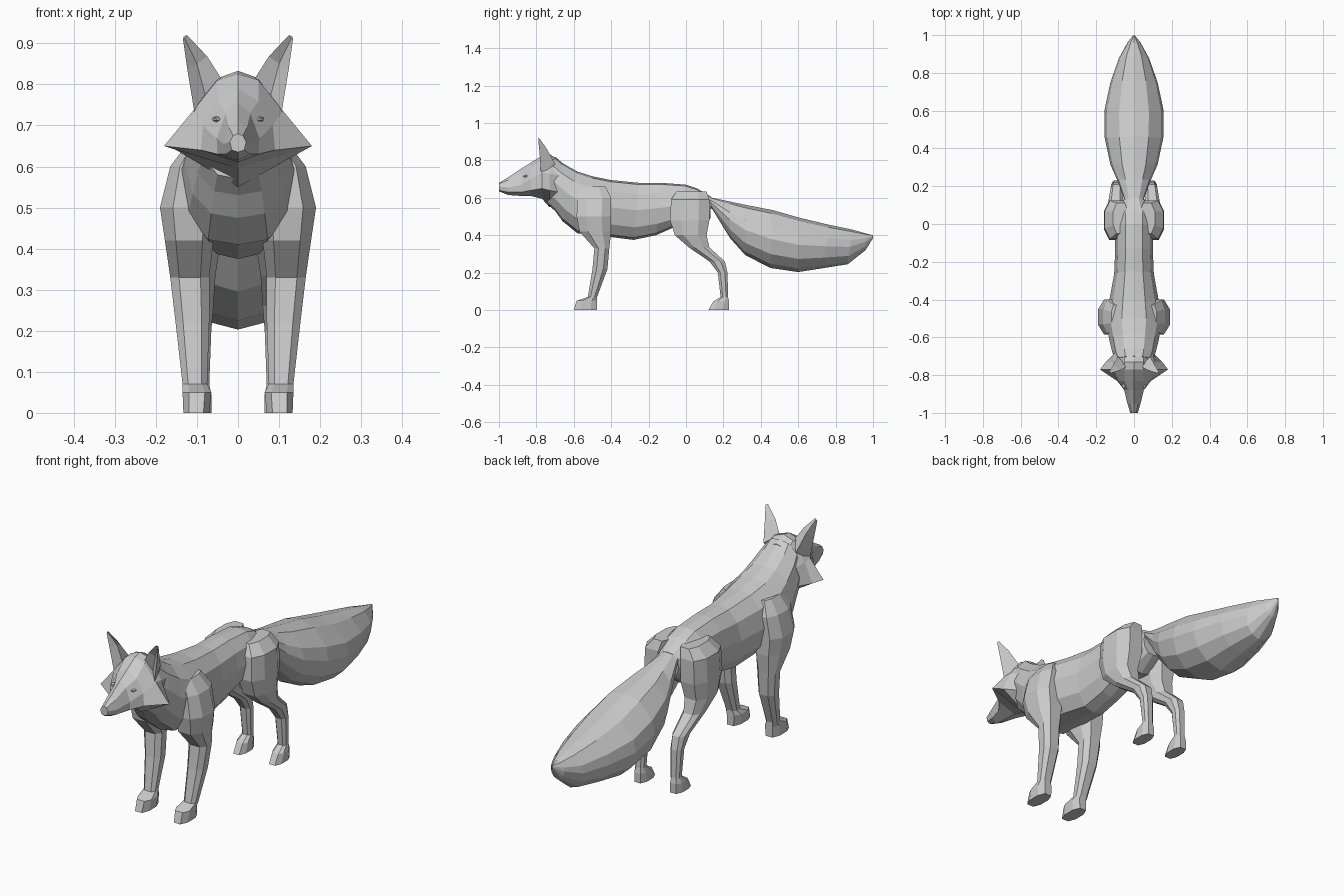
import bpy, bmesh
from mathutils import Vector


def loft(name, rings, mirror=False):
    """Skin a list of equal-length point rings, cap the ends, keep flat faces."""
    bm = bmesh.new()
    loops = [[bm.verts.new(p) for p in r] for r in rings]
    n = len(rings[0])
    for a, b in zip(loops, loops[1:]):
        for i in range(n):
            j = (i + 1) % n
            bm.faces.new((a[i], a[j], b[j], b[i]))
    bm.faces.new(loops[0])
    bm.faces.new(loops[-1])
    bmesh.ops.remove_doubles(bm, verts=bm.verts, dist=0.0005)
    bmesh.ops.recalc_face_normals(bm, faces=bm.faces)
    return finish(name, bm, mirror)


def finish(name, bm, mirror=False):
    me = bpy.data.meshes.new(name)
    bm.to_mesh(me)
    bm.free()
    ob = bpy.data.objects.new(name, me)
    bpy.context.collection.objects.link(ob)
    if mirror:
        ob.modifiers.new("Mirror", 'MIRROR').use_axis[0] = True
    return ob


def symmetric(half):
    """Close a half ring (first and last points on the centre line)."""
    return half + [Vector((-p[0], p[1], p[2])) for p in half[-2:0:-1]]


def trunk_ring(section, profile):
    """Section: top y, z, bottom y, z, half width."""
    yt, zt, yb, zb, w = section
    top, bot = Vector((0, yt, zt)), Vector((0, yb, zb))
    return symmetric([top.lerp(bot, t) + Vector((w * x, 0, 0)) for x, t in profile])


def leg_ring(section):
    """Section: z, inner x, outer x, front y, back y; cut-corner rectangle."""
    z, x0, x1, y0, y1 = section
    cx, cy, hx, hy = (x0 + x1) / 2, (y0 + y1) / 2, (x1 - x0) / 2, (y1 - y0) / 2
    corners = [(1, -.45), (1, .45), (.55, 1), (-.55, 1),
               (-1, .45), (-1, -.45), (-.55, -1), (.55, -1)]
    return [Vector((cx + hx * u, cy + hy * v, z)) for u, v in corners]


# Torso and neck
body = [(-.70, .82, -.745, .57, .10), (-.66, .785, -.70, .53, .115),
        (-.58, .74, -.66, .475, .13), (-.50, .715, -.58, .41, .145),
        (-.40, .695, -.40, .39, .13), (-.25, .68, -.28, .375, .105),
        (-.13, .68, -.16, .40, .10), (0, .67, -.07, .44, .10),
        (.06, .65, .05, .43, .10), (.135, .605, .13, .49, .055)]
body_profile = [(0, 0), (.45, .03), (.85, .2), (1, .48), (.85, .78), (.5, .96), (0, 1)]
loft("body", [trunk_ring(s, body_profile) for s in body])

# Bushy tail
tail = [(.08, .635, .10, .56, .035), (.14, .60, .14, .54, .055),
        (.235, .58, .235, .385, .09), (.315, .563, .315, .295, .125),
        (.46, .535, .45, .225, .155), (.60, .495, .60, .203, .157),
        (.76, .457, .74, .225, .125), (.89, .43, .865, .245, .08),
        (.96, .41, .96, .32, .035), (1, .40, 1, .385, .003)]
tail_profile = [(0, 0), (.5, .06), (.92, .3), (1, .5), (.85, .76), (.5, .93), (0, 1)]
loft("tail", [trunk_ring(s, tail_profile) for s in tail])

# Head: y, then half profile x, z from crown over brow, cheek and jaw to chin
head = [(-1.0, (0, .68), (.012, .675), (.02, .66), (.015, .64), (0, .635)),
        (-.95, (0, .71), (.022, .695), (.035, .655), (.03, .63), (0, .615)),
        (-.88, (0, .757), (.03, .73), (.052, .668), (.05, .63), (0, .61)),
        (-.83, (0, .788), (.05, .76), (.085, .70), (.09, .64), (0, .61)),
        (-.77, (0, .825), (.05, .81), (.11, .735), (.18, .65), (0, .595)),
        (-.73, (0, .833), (.05, .815), (.11, .73), (.15, .64), (0, .55)),
        (-.68, (0, .805), (.05, .79), (.10, .72), (.10, .63), (0, .56))]
loft("head", [symmetric([Vector((x, y, z)) for x, z in pts]) for y, *pts in head])

# Ears: outer, back, inner edge and hollow front
ear = [[(.105, -.775, .725), (.085, -.70, .78), (.038, -.755, .81), (.08, -.75, .775)],
       [(.124, -.783, .84), (.108, -.743, .86), (.075, -.775, .868), (.10, -.76, .85)],
       [(.134, -.79, .91), (.132, -.783, .917), (.124, -.79, .92), (.13, -.785, .912)]]
loft("ears", ear, mirror=True)

# Slit eyes
bm = bmesh.new()
bmesh.ops.create_icosphere(bm, subdivisions=1, radius=1)
bmesh.ops.scale(bm, verts=bm.verts, vec=(.014, .016, .007))
bmesh.ops.translate(bm, verts=bm.verts, vec=(.052, -.855, .715))
finish("eyes", bm, mirror=True)

# Front legs with shoulders and paws
front = [(.66, .07, .12, -.56, -.43), (.60, .06, .165, -.58, -.40),
         (.50, .05, .19, -.585, -.40), (.42, .06, .178, -.57, -.40),
         (.33, .07, .165, -.49, -.41), (.22, .07, .152, -.50, -.42),
         (.07, .075, .135, -.525, -.475), (.05, .065, .135, -.585, -.475),
         (0, .07, .133, -.60, -.475)]
loft("front_legs", [leg_ring(s) for s in front], mirror=True)

# Hind legs with thighs and paws
hind = [(.635, .03, .11, -.05, .11), (.59, .03, .155, -.08, .125),
        (.48, .03, .16, -.085, .125), (.40, .045, .155, -.06, .11),
        (.335, .055, .14, .015, .125), (.26, .06, .125, .125, .208),
        (.20, .065, .12, .17, .222), (.07, .07, .115, .185, .225),
        (.045, .065, .122, .145, .23), (0, .065, .122, .12, .23)]
loft("hind_legs", [leg_ring(s) for s in hind], mirror=True)
